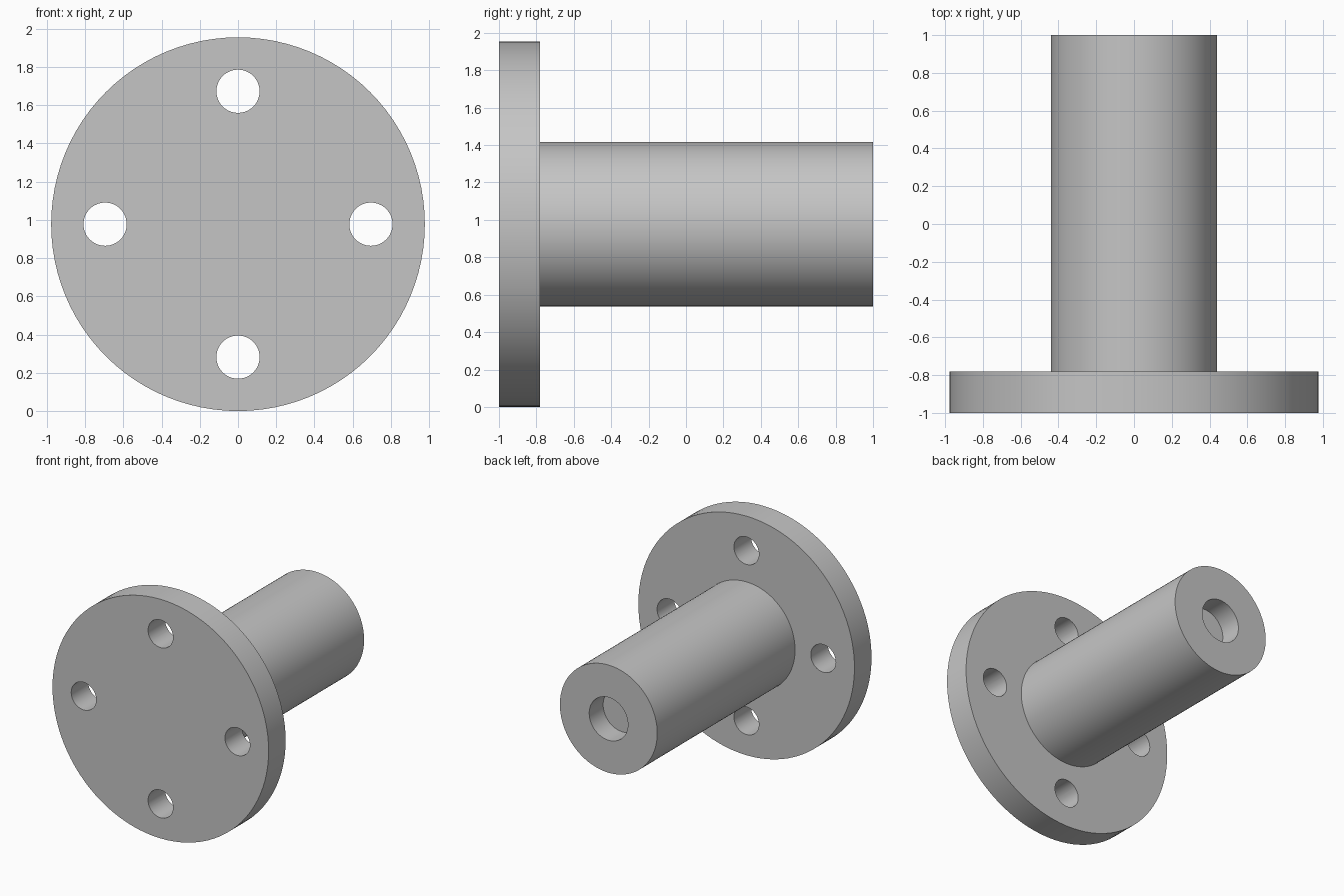
import bpy, bmesh, math
from mathutils import Matrix, Vector

old = bpy.data.objects.get("Cube")
if old:
    bpy.data.objects.remove(old, do_unlink=True)

FLANGE_R, SHAFT_R, BORE_R = 0.977, 0.44, 0.175
BOLT_R, BOLT_CIRCLE = 0.113, 0.695
FRONT, FLANGE_BACK, BORE_FLOOR, BACK = -1.0, -0.78, 0.82, 1.0
CENTRE_Z = FLANGE_R

steel = bpy.data.materials.new("plain grey steel")
steel.use_nodes = True
grey = (0.56, 0.56, 0.56, 1)
steel.diffuse_color = grey
steel.node_tree.nodes["Principled BSDF"].inputs["Base Color"].default_value = grey


def new_object(name, bm):
    bmesh.ops.recalc_face_normals(bm, faces=bm.faces)
    mesh = bpy.data.meshes.new(name)
    bm.to_mesh(mesh)
    bm.free()
    obj = bpy.data.objects.new(name, mesh)
    mesh.materials.append(steel)
    bpy.context.collection.objects.link(obj)
    return obj


def turned(name, profile, steps=96):
    """Spin (radius, y) stations about the y axis, capping both ends."""
    bm = bmesh.new()
    rings = []
    for r, y in profile:
        rings.append([bm.verts.new((r * math.cos(a), y, CENTRE_Z + r * math.sin(a)))
                      for a in (math.tau * i / steps for i in range(steps))])
    for a, b in zip(rings, rings[1:]):
        for i in range(steps):
            j = (i + 1) % steps
            bm.faces.new((a[i], a[j], b[j], b[i]))
    bm.faces.new(rings[0])
    bm.faces.new(rings[-1])
    return new_object(name, bm)


# Flange and shaft turned as one piece, with a blind bore in the shaft end
body = turned("flanged_shaft", [
    (FLANGE_R, FRONT), (FLANGE_R, FLANGE_BACK),
    (SHAFT_R, FLANGE_BACK), (SHAFT_R, BACK),
    (BORE_R, BACK), (BORE_R, BORE_FLOOR)])

# Four bolt holes through the flange
bm = bmesh.new()
for k in range(4):
    a = k * math.pi / 2
    at = Vector((BOLT_CIRCLE * math.cos(a), (FRONT + FLANGE_BACK) / 2,
                 CENTRE_Z + BOLT_CIRCLE * math.sin(a)))
    bmesh.ops.create_cone(bm, cap_ends=True, segments=48, radius1=BOLT_R,
                          radius2=BOLT_R, depth=0.5,
                          matrix=Matrix.Translation(at) @ Matrix.Rotation(math.pi / 2, 4, 'X'))
cutter = new_object("bolt_hole_cutter", bm)

cut = body.modifiers.new("bolt_holes", 'BOOLEAN')
cut.operation = 'DIFFERENCE'
cut.solver = 'EXACT'
cut.object = cutter
bpy.ops.object.select_all(action='DESELECT')
bpy.context.view_layer.objects.active = body
body.select_set(True)
bpy.ops.object.modifier_apply(modifier=cut.name)
bpy.data.objects.remove(cutter, do_unlink=True)
bpy.ops.object.shade_smooth_by_angle(angle=math.radians(30))
